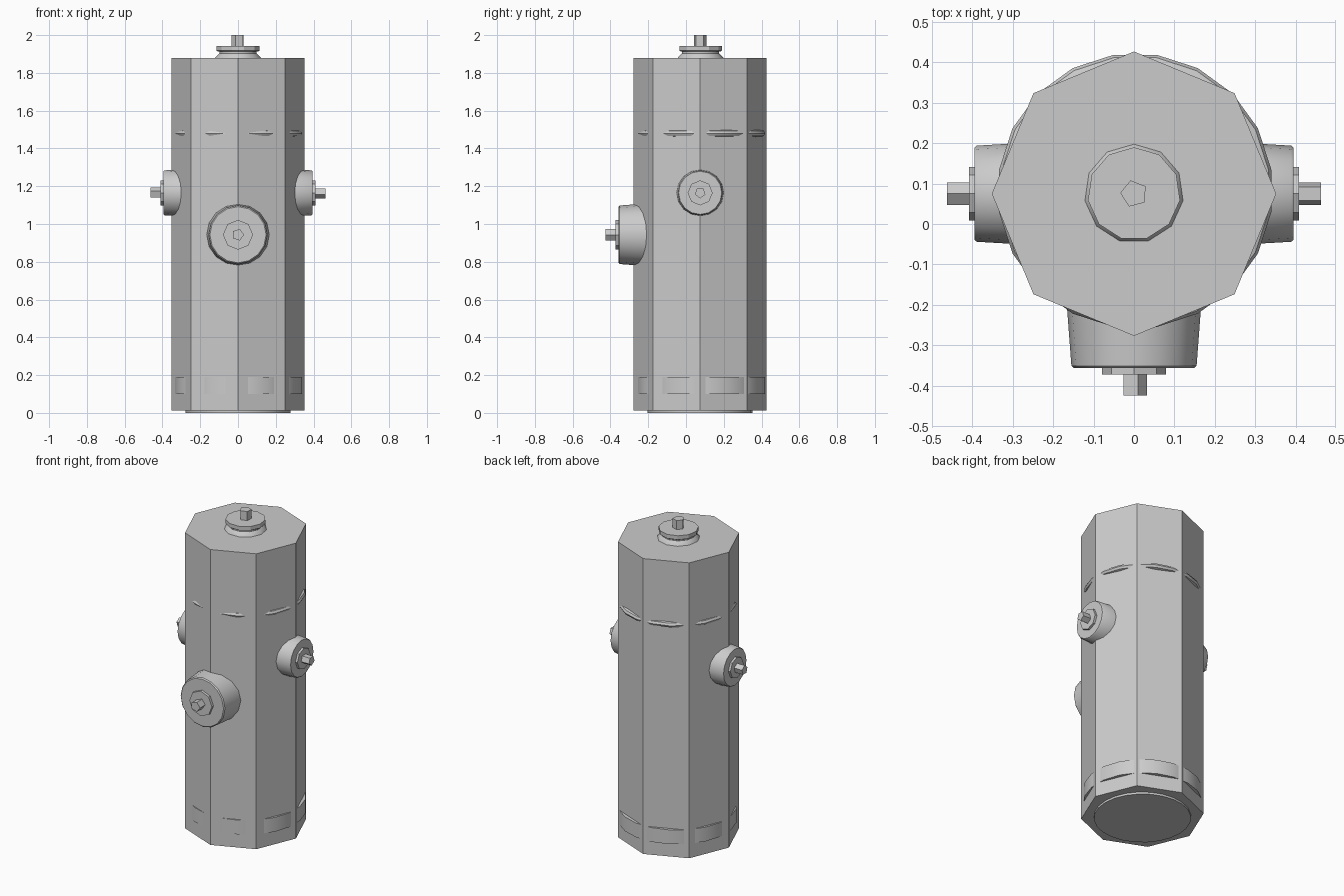
import bpy, math
from mathutils import Matrix, Vector

if "Cube" in bpy.data.objects:
    bpy.data.objects.remove(bpy.data.objects["Cube"])

CY = 0.075  # axis of the body in y


def lathe(name, profile, sides, origin, direction=(0, 0, 1), phase=0.0, smooth=False):
    """Closed solid of revolution from (radius, distance) points along an axis."""
    rot = Vector((0, 0, 1)).rotation_difference(Vector(direction)).to_matrix().to_4x4()
    mat = Matrix.Translation(origin) @ rot
    verts, faces = [], []
    for r, h in profile:
        for i in range(sides):
            a = phase + 2 * math.pi * i / sides
            verts.append(mat @ Vector((r * math.cos(a), r * math.sin(a), h)))
    for k in range(len(profile) - 1):
        for i in range(sides):
            j = (i + 1) % sides
            a, b = k * sides, (k + 1) * sides
            faces.append((a + i, a + j, b + j, b + i))
    faces.append(tuple(reversed(range(sides))))
    faces.append(tuple(range(len(verts) - sides, len(verts))))
    me = bpy.data.meshes.new(name)
    me.from_pydata(verts, [], faces)
    ob = bpy.data.objects.new(name, me)
    bpy.context.collection.objects.link(ob)
    if smooth:
        bpy.ops.object.select_all(action='DESELECT')
        bpy.context.view_layer.objects.active = ob
        ob.select_set(True)
        bpy.ops.object.shade_smooth_by_angle(angle=math.radians(35))
    return ob


# Octagonal body and recessed round foot
lathe("body", [(0.352, 0.013), (0.352, 1.88)], 8, (0, CY, 0))
lathe("foot", [(0.278, 0), (0.278, 0.02)], 24, (0, CY, 0), smooth=True)

# Round bands that just break through the flat sides
BAND = (0.003, 0.082, 0)
half = math.pi / 20
lathe("lower_band", [(0.30, 0.10), (0.341, 0.10), (0.341, 0.19), (0.30, 0.19)],
      20, BAND, phase=half, smooth=True)
lathe("upper_band", [(0.30, 1.455), (0.334, 1.467), (0.341, 1.48), (0.334, 1.493), (0.30, 1.505)],
      20, BAND, phase=half, smooth=True)

# Top bonnet: flared collar, disc and pentagonal nut
lathe("top_collar", [(0.126, 1.87), (0.122, 1.882), (0.100, 1.903), (0.100, 1.92)],
      11, (0, CY, 0), phase=math.pi / 2, smooth=True)
lathe("top_disc", [(0.105, 1.912), (0.115, 1.918), (0.115, 1.943)],
      11, (0, CY, 0), phase=math.pi / 2)
lathe("top_nut", [(0.034, 1.93), (0.034, 2.0)], 5, (0, CY, 0), phase=math.radians(105))


def outlet(name, origin, direction, r, face, flange_r, flange_h, nut_r, tip):
    """Tapered hose cap with an octagonal flange and a pentagonal nut."""
    lathe(name + "_cap",
          [(r * 1.07, face - 0.15), (r, face - 0.006), (r * 0.96, face)],
          16, origin, direction, smooth=True)
    lathe(name + "_flange", [(flange_r, face - 0.01), (flange_r, face + flange_h)],
          8, origin, direction)
    lathe(name + "_nut", [(nut_r, face), (nut_r, tip)], 5, origin, direction)


# Two side outlets and the larger front outlet
for side, s in (("right", 1), ("left", -1)):
    outlet(side + "_outlet", (0, CY, 1.165), (s, 0, 0), 0.119, 0.395, 0.066, 0.014, 0.029, 0.463)
outlet("front_outlet", (0, 0, 0.943), (0, -1, 0), 0.155, 0.357, 0.079, 0.016, 0.032, 0.425)
